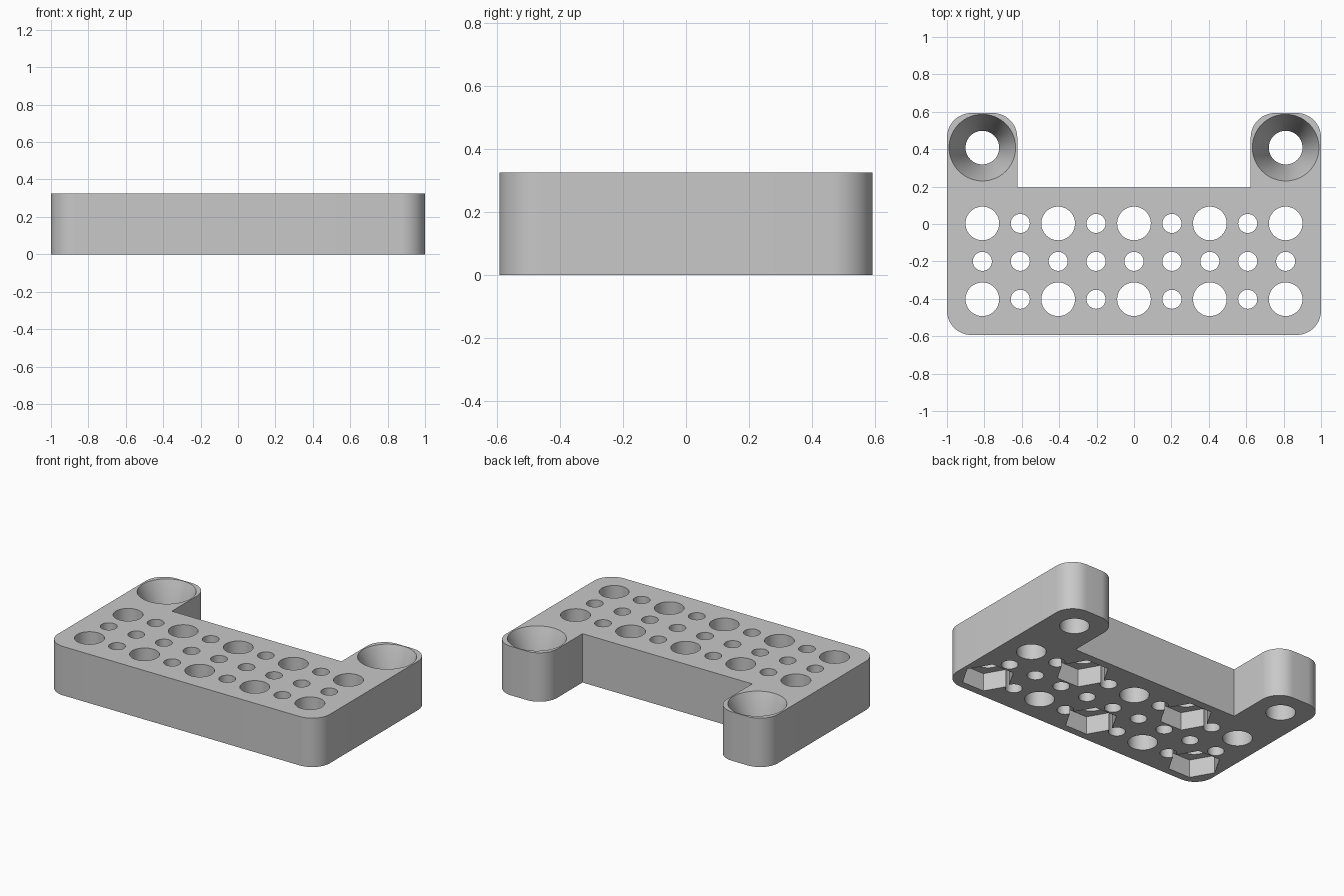
import bpy, bmesh
from math import cos, sin, pi, radians

if "Cube" in bpy.data.objects:
    bpy.data.objects.remove(bpy.data.objects["Cube"], do_unlink=True)

HEIGHT = 0.325
PITCH = 0.2027          # spacing of the hole grid
BACK = 0.593            # half depth
NOTCH_X, NOTCH_Y = 0.624, 0.196
CORNER = 0.13
BIG, SMALL, SINK = 0.09, 0.051, 0.178
NUT_R, NUT_DEPTH = 0.162, 0.12
EPS = 0.02

grey = bpy.data.materials.new("plain grey")
grey.use_nodes = True
colour = (0.58, 0.58, 0.58, 1)
grey.diffuse_color = colour
grey.node_tree.nodes["Principled BSDF"].inputs["Base Color"].default_value = colour


def make_object(name, bm):
    bmesh.ops.recalc_face_normals(bm, faces=bm.faces)
    mesh = bpy.data.meshes.new(name)
    bm.to_mesh(mesh)
    bm.free()
    mesh.materials.append(grey)
    obj = bpy.data.objects.new(name, mesh)
    bpy.context.collection.objects.link(obj)
    return obj


def lathe(bm, x, y, profile, sides):
    """Closed solid from (radius, z) rings around a vertical axis."""
    rings = [[bm.verts.new((x + r * cos(2 * pi * i / sides),
                            y + r * sin(2 * pi * i / sides), z))
              for i in range(sides)] for r, z in profile]
    bm.faces.new(rings[0][::-1])
    bm.faces.new(rings[-1])
    for low, high in zip(rings, rings[1:]):
        for i in range(sides):
            j = (i + 1) % sides
            bm.faces.new((low[i], low[j], high[j], high[i]))


def arc(cx, cy, start, steps=14):
    return [(cx + CORNER * cos(a), cy + CORNER * sin(a))
            for a in (radians(start + 90 * k / steps) for k in range(steps + 1))]


# Plate with two ears: right half outline, mirrored, then extruded
inset = BACK - CORNER
half = (arc(1 - CORNER, -inset, -90) + arc(1 - CORNER, inset, 0)
        + arc(NOTCH_X + CORNER, inset, 90) + [(NOTCH_X, NOTCH_Y)])
outline = half + [(-x, y) for x, y in reversed(half)]
bm = bmesh.new()
base = bm.faces.new([bm.verts.new((x, y, 0)) for x, y in outline])
top = bmesh.ops.extrude_face_region(bm, geom=[base])["geom"]
bmesh.ops.translate(bm, vec=(0, 0, HEIGHT),
                    verts=[v for v in top if isinstance(v, bmesh.types.BMVert)])
plate = make_object("mounting_plate", bm)

# Through holes on the grid, and hexagonal nut pockets under alternate big holes
holes, pockets = bmesh.new(), bmesh.new()
for row in range(3):
    for col in range(-4, 5):
        x, y = col * PITCH, 0.003 - row * PITCH
        big = row != 1 and col % 2 == 0
        r = BIG if big else SMALL
        lathe(holes, x, y, [(r, -EPS), (r, HEIGHT + EPS)], 48 if big else 32)
        if big and (col // 2 + row // 2) % 2 == 1:
            lathe(pockets, x, y, [(NUT_R, -EPS), (NUT_R, NUT_DEPTH)], 6)

# Countersunk screw holes in the ears
SINK_Z = 0.1
slope = (SINK - BIG) / (HEIGHT - SINK_Z)
for side in (-1, 1):
    lathe(holes, side * 4 * PITCH, 0.003 + 2 * PITCH,
          [(BIG, -EPS), (BIG, SINK_Z), (SINK + slope * EPS, HEIGHT + EPS)], 64)

# Cut, bake the result and drop the cutters
cutters = [make_object("hole_cutter", holes), make_object("nut_pocket_cutter", pockets)]
for cutter in cutters:
    cutter.hide_render = True
    mod = plate.modifiers.new(cutter.name, "BOOLEAN")
    mod.operation, mod.solver, mod.object = "DIFFERENCE", "EXACT", cutter
deps = bpy.context.evaluated_depsgraph_get()
baked = bpy.data.meshes.new_from_object(plate.evaluated_get(deps))
plate.modifiers.clear()
plate.data = baked
for cutter in cutters:
    bpy.data.objects.remove(cutter, do_unlink=True)

bpy.ops.object.select_all(action="DESELECT")
plate.select_set(True)
bpy.context.view_layer.objects.active = plate
bpy.ops.object.shade_smooth_by_angle(angle=radians(25))
